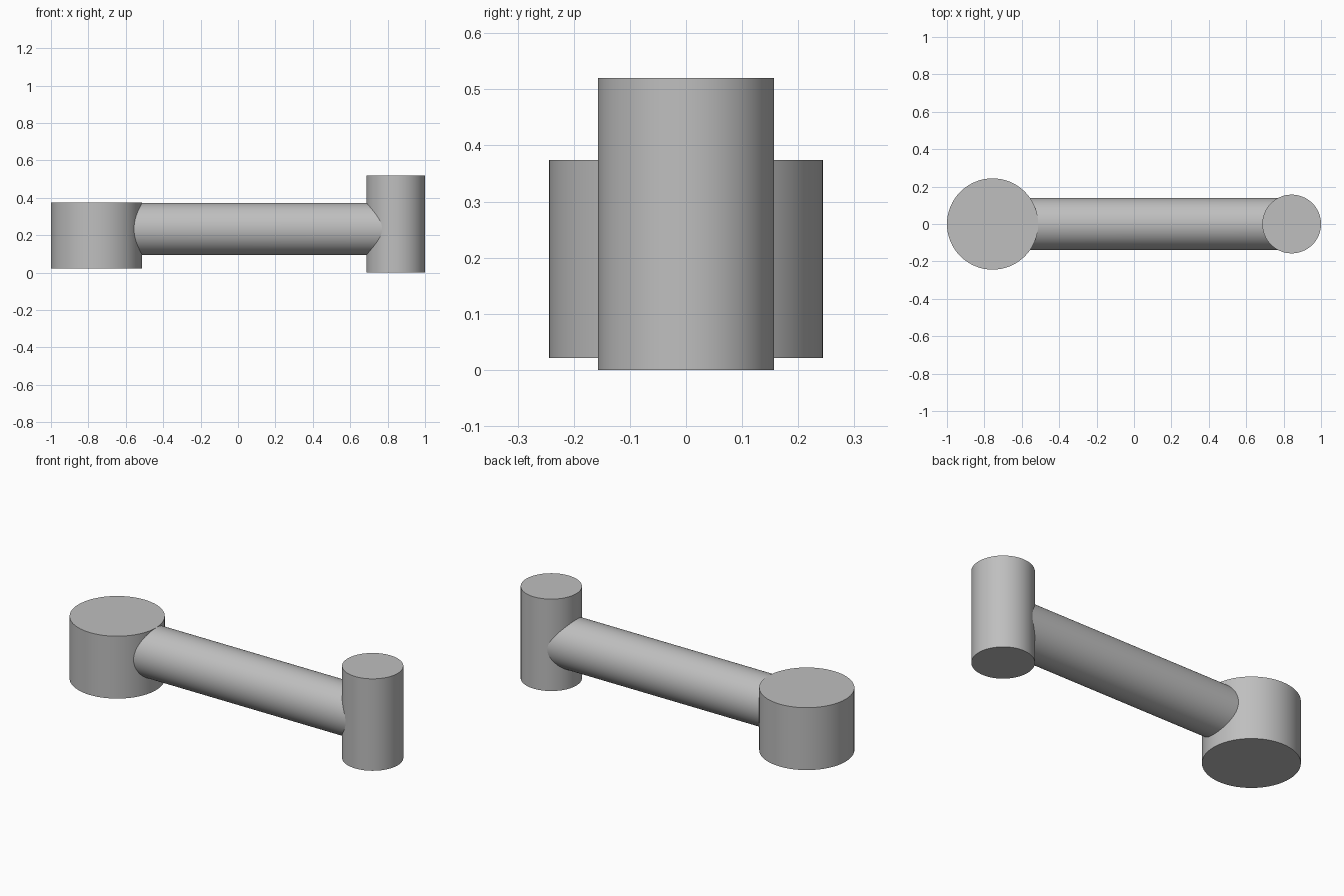
import bpy
import bmesh
from math import radians, sqrt
from mathutils import Matrix

SEGMENTS = 64

cube = bpy.data.objects.get("Cube")
if cube:
    bpy.data.objects.remove(cube, do_unlink=True)

# Single grey material
grey = bpy.data.materials.new("plain_grey")
grey.use_nodes = True
colour = (0.52, 0.52, 0.52, 1.0)
grey.diffuse_color = colour
grey.node_tree.nodes["Principled BSDF"].inputs["Base Color"].default_value = colour


def finish(bm, name):
    """Turn a bmesh into a smooth, sharp-edged object."""
    bmesh.ops.recalc_face_normals(bm, faces=bm.faces)
    mesh = bpy.data.meshes.new(name)
    bm.to_mesh(mesh)
    bm.free()
    mesh.materials.append(grey)
    obj = bpy.data.objects.new(name, mesh)
    bpy.context.collection.objects.link(obj)
    bpy.ops.object.select_all(action='DESELECT')
    obj.select_set(True)
    bpy.context.view_layer.objects.active = obj
    bpy.ops.object.shade_smooth_by_angle(angle=radians(30))
    return obj


def boss(name, x, radius, bottom, top):
    """Upright solid cylinder."""
    bm = bmesh.new()
    bmesh.ops.create_cone(bm, cap_ends=True, segments=SEGMENTS, radius1=radius,
                          radius2=radius, depth=top - bottom,
                          matrix=Matrix.Translation((x, 0, (bottom + top) / 2)))
    return finish(bm, name)


# Upright end cylinders
wide_x, wide_r = -0.756, 0.244
tall_x, tall_r = 0.843, 0.157
boss("wide_end_cylinder", wide_x, wide_r, 0.021, 0.374)
boss("tall_end_cylinder", tall_x, tall_r, 0.0, 0.52)

# Connecting rod, its open ends shaped to meet the curved walls
rod_r, rod_z, overlap = 0.1395, 0.234, 0.004
bm = bmesh.new()
bmesh.ops.create_cone(bm, cap_ends=False, segments=SEGMENTS, radius1=rod_r,
                      radius2=rod_r, depth=1,
                      matrix=Matrix.Translation((0, 0, rod_z))
                      @ Matrix.Rotation(radians(90), 4, 'Y'))
for v in bm.verts:
    if v.co.x < 0:
        v.co.x = wide_x + sqrt(wide_r ** 2 - v.co.y ** 2) - overlap
    else:
        v.co.x = tall_x - sqrt(tall_r ** 2 - v.co.y ** 2) + overlap
finish(bm, "connecting_rod")
